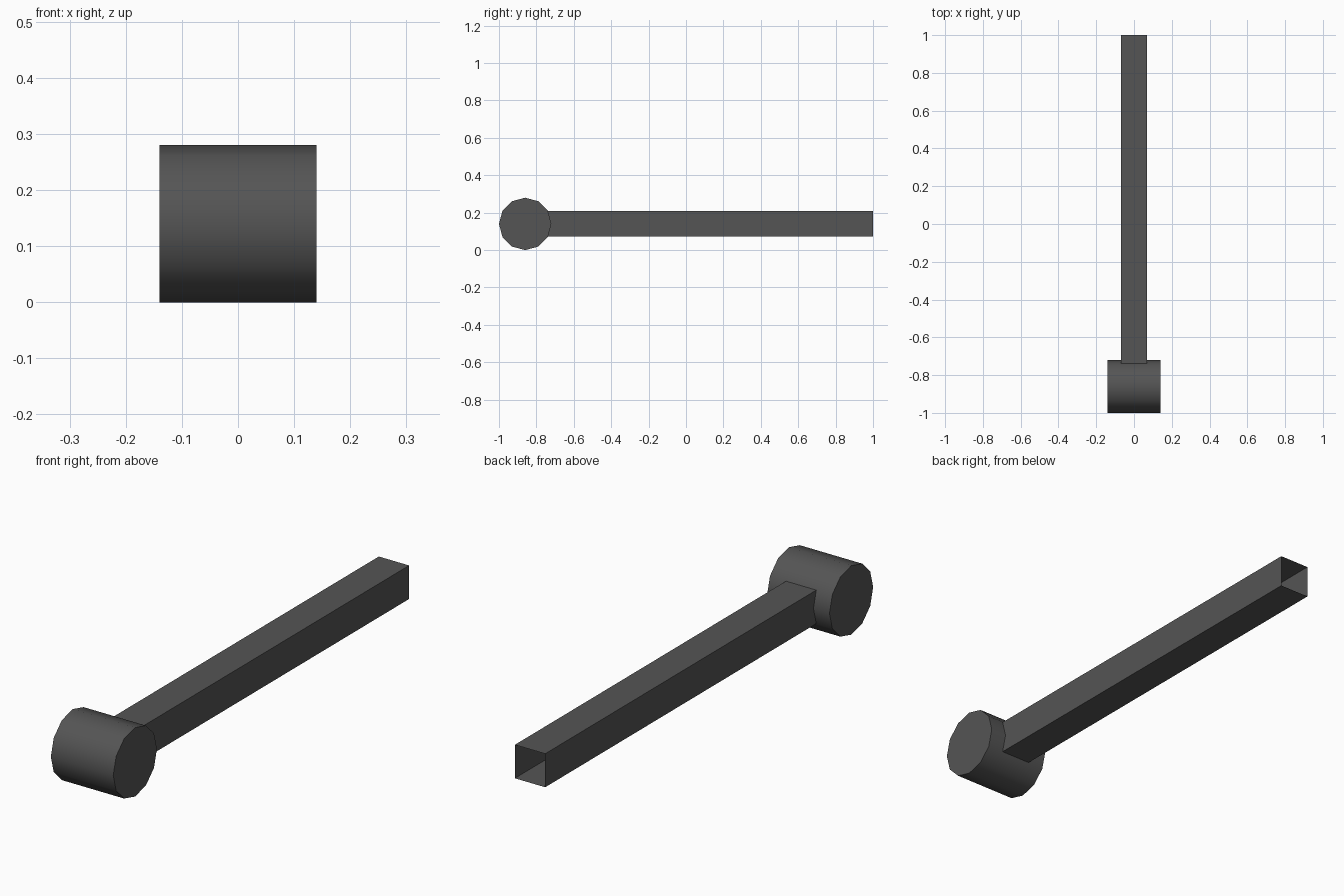
import bpy, bmesh, math
from mathutils import Matrix

if "Cube" in bpy.data.objects:
    bpy.data.objects.remove(bpy.data.objects["Cube"])

grey = bpy.data.materials.new("dark grey")
grey.diffuse_color = (0.09, 0.09, 0.09, 1)
grey.use_nodes = True
grey.node_tree.nodes["Principled BSDF"].inputs["Base Color"].default_value = grey.diffuse_color


def finish(bm, name):
    bmesh.ops.recalc_face_normals(bm, faces=bm.faces)
    me = bpy.data.meshes.new(name)
    bm.to_mesh(me)
    bm.free()
    me.materials.append(grey)
    ob = bpy.data.objects.new(name, me)
    bpy.context.collection.objects.link(ob)
    return ob


# Twelve-sided drum lying across x, with smooth sides and flat caps
R = 0.14
bm = bmesh.new()
bmesh.ops.create_cone(bm, cap_ends=True, segments=12, radius1=R, radius2=R, depth=0.28,
                      matrix=Matrix.Translation((0, -0.86, R)) @ Matrix.Rotation(math.pi / 2, 4, 'Y'))
head = finish(bm, "cylinder_head")
bpy.context.view_layer.objects.active = head
head.select_set(True)
bpy.ops.object.shade_smooth_by_angle(angle=math.radians(40))

# Thin square tube, open at the far end, running back from the drum
h, y0, y1 = 0.068, -0.745, 1.0
bm = bmesh.new()
bmesh.ops.create_cube(bm, size=1, matrix=Matrix.Translation((0, (y0 + y1) / 2, R))
                      @ Matrix.Diagonal((2 * h, y1 - y0, 2 * h, 1)))
bmesh.ops.recalc_face_normals(bm, faces=bm.faces)
ends = [f for f in bm.faces if abs(f.normal.y) > 0.9]
bmesh.ops.delete(bm, geom=ends, context='FACES_ONLY')
finish(bm, "square_tube")
